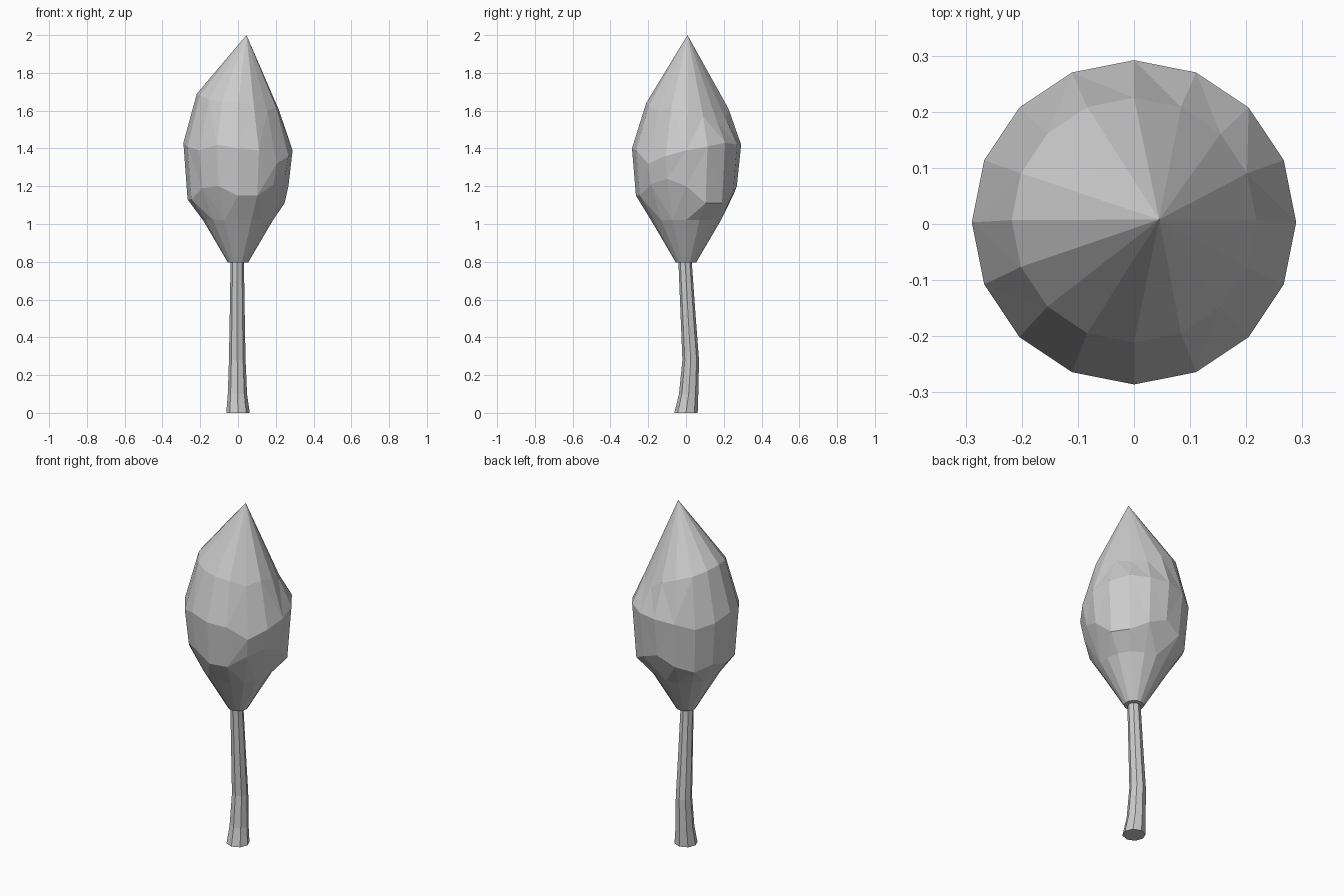
import bpy, bmesh
from math import cos, sin, tau

cube = bpy.data.objects.get("Cube")
if cube:
    bpy.data.objects.remove(cube, do_unlink=True)

grey = bpy.data.materials.new("plain grey")
grey.use_nodes = True
grey.diffuse_color = (0.6, 0.6, 0.6, 1)
bsdf = next(n for n in grey.node_tree.nodes if n.type == 'BSDF_PRINCIPLED')
bsdf.inputs["Base Color"].default_value = grey.diffuse_color


def add_ring(bm, sides, radius, center, heights, turn=0.0):
    """A ring of vertices; heights gives one z per vertex."""
    cx, cy = center
    return [bm.verts.new((cx + radius * cos(tau * (i + turn) / sides),
                          cy + radius * sin(tau * (i + turn) / sides), z))
            for i, z in enumerate(heights)]


def bridge(bm, low, high):
    n = len(low)
    for i in range(n):
        j = (i + 1) % n
        bm.faces.new((low[i], low[j], high[j], high[i]))


def finish(bm, name):
    bmesh.ops.triangulate(bm, faces=[f for f in bm.faces if len(f.verts) == 4],
                          quad_method='SHORT_EDGE')
    bmesh.ops.recalc_face_normals(bm, faces=bm.faces)
    mesh = bpy.data.meshes.new(name)
    bm.to_mesh(mesh)
    bm.free()
    mesh.materials.append(grey)
    obj = bpy.data.objects.new(name, mesh)
    bpy.context.collection.objects.link(obj)


# Foliage: uneven sixteen-sided rings rising to an off-centre tip
SIDES = 16
lower = [1.20, 1.11, 1.11, 1.16, 1.20, 1.15, 1.12, 1.15,
         1.13, 1.13, 1.19, 1.20, 1.15, 1.15, 1.21, 1.24]
widest = [1.39, 1.41, 1.43, 1.42, 1.42, 1.41, 1.38, 1.40,
          1.43, 1.41, 1.39, 1.42, 1.40, 1.39, 1.32, 1.36]
shoulder = [1.60, 1.57, 1.55, 1.56, 1.61, 1.64, 1.66, 1.68,
            1.69, 1.68, 1.66, 1.65, 1.64, 1.63, 1.60, 1.62]
bm = bmesh.new()
rings = [add_ring(bm, SIDES, r, (0, y), z) for r, y, z in (
    (0.053, 0.0, [0.795] * SIDES),
    (0.185, 0.0, [1.02] * SIDES),
    (0.267, 0.002, lower),
    (0.289, 0.003, widest),
    (0.218, 0.007, shoulder))]
bm.faces.new(rings[0])
for low, high in zip(rings, rings[1:]):
    bridge(bm, low, high)
tip = bm.verts.new((0.045, 0.008, 2.0))
for i in range(SIDES):
    bm.faces.new((rings[-1][i], rings[-1][(i + 1) % SIDES], tip))
finish(bm, "foliage")

# Trunk: eight-sided, flared at the foot and bowed towards the back
bm = bmesh.new()
rings = [add_ring(bm, 8, r, c, [z] * 8) for z, r, c in (
    (0.0, 0.062, (0.0, 0.0)),
    (0.10, 0.051, (-0.003, 0.014)),
    (0.28, 0.044, (-0.004, 0.025)),
    (0.50, 0.040, (-0.004, 0.012)),
    (0.82, 0.035, (-0.004, -0.006)))]
bm.faces.new(rings[0])
bm.faces.new(rings[-1])
for low, high in zip(rings, rings[1:]):
    bridge(bm, low, high)
finish(bm, "trunk")
